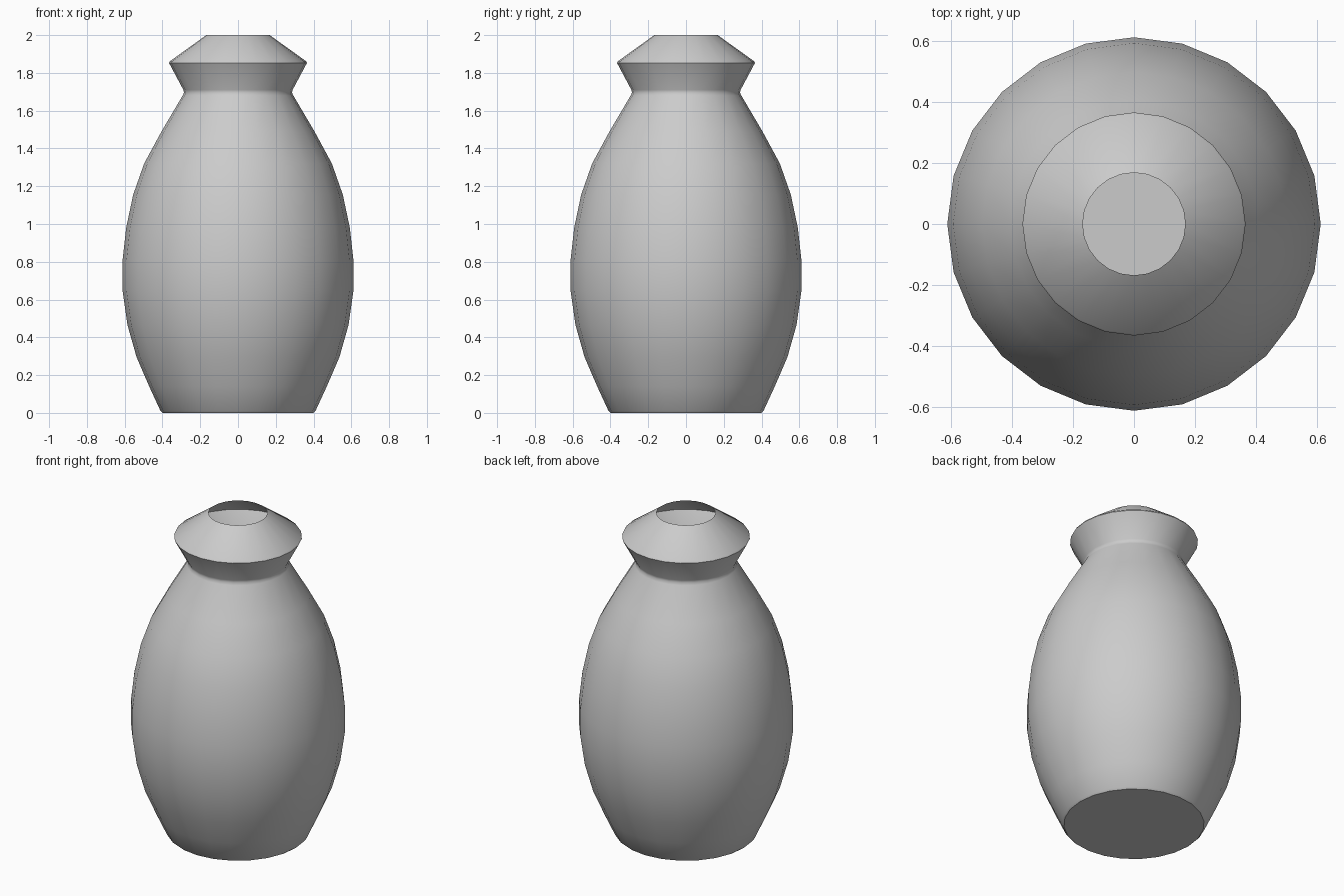
import bpy, bmesh, math

if "Cube" in bpy.data.objects:
    bpy.data.objects.remove(bpy.data.objects["Cube"])

SIDES = 24
# Vase profile (radius, height), from base to open mouth
PROFILE = [
    (0.40, 0.0), (0.41, 0.01), (0.47, 0.14), (0.537, 0.295), (0.585, 0.465),
    (0.611, 0.645), (0.611, 0.81), (0.592, 0.98), (0.555, 1.155),
    (0.497, 1.32), (0.405, 1.49), (0.293, 1.68), (0.286, 1.695),
    (0.289, 1.71), (0.361, 1.845), (0.365, 1.853), (0.36, 1.862),
    (0.172, 1.997), (0.168, 2.0),
]

# Revolve the profile into an open, thin-walled shell
bm = bmesh.new()
rings = []
for r, z in PROFILE:
    rings.append([bm.verts.new((r * math.cos(2 * math.pi * i / SIDES),
                                r * math.sin(2 * math.pi * i / SIDES), z))
                  for i in range(SIDES)])
for a, b in zip(rings, rings[1:]):
    for i in range(SIDES):
        j = (i + 1) % SIDES
        bm.faces.new((a[i], a[j], b[j], b[i]))
# Flat base
bm.faces.new(rings[0][::-1])

mesh = bpy.data.meshes.new("vase")
bm.to_mesh(mesh)
bm.free()
vase = bpy.data.objects.new("vase", mesh)
bpy.context.collection.objects.link(vase)
bpy.context.view_layer.objects.active = vase
vase.select_set(True)
bpy.ops.object.shade_smooth_by_angle(angle=math.radians(40))
